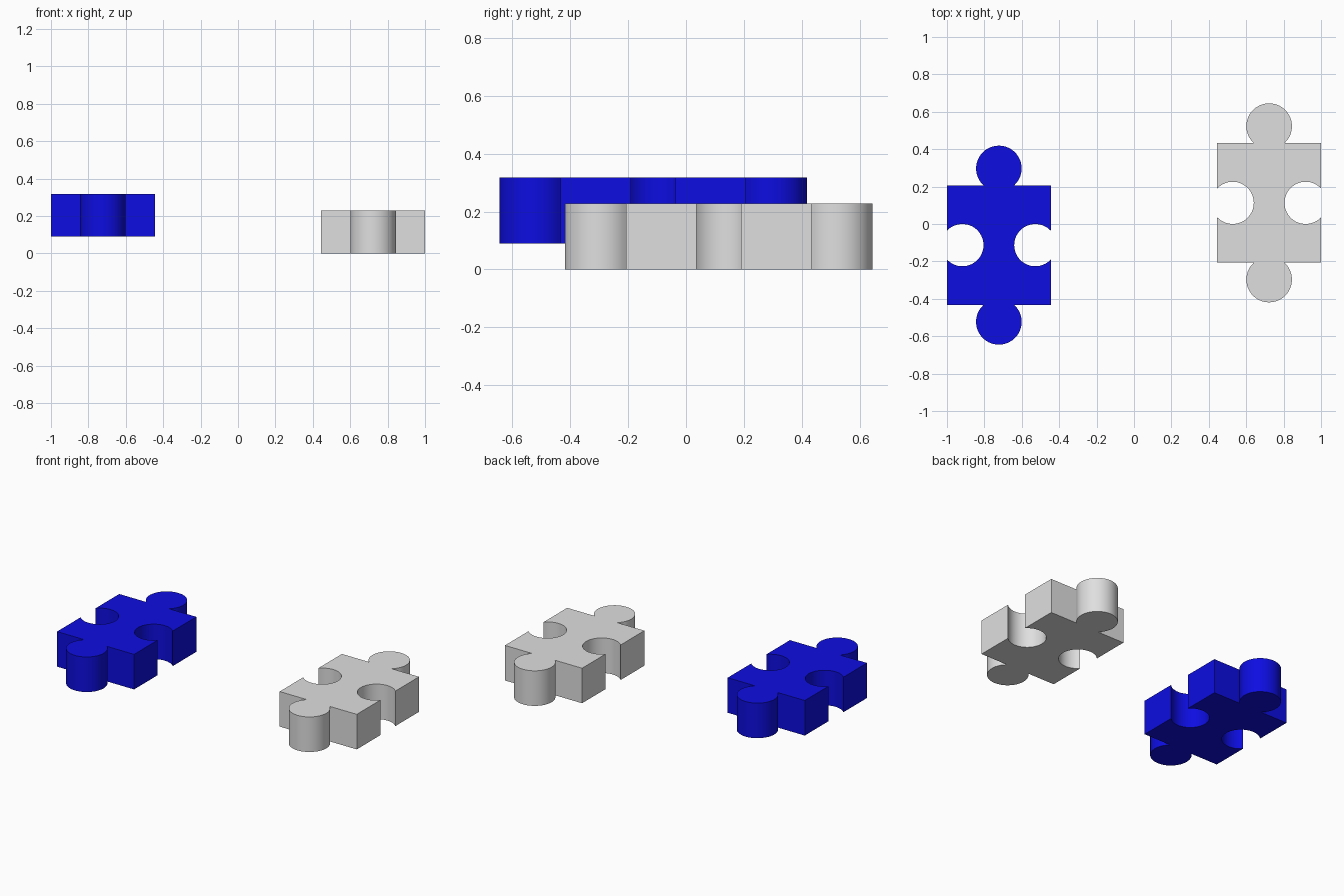
import bpy, bmesh
from math import sin, cos, acos, asin, pi
from mathutils import Vector

if "Cube" in bpy.data.objects:
    bpy.data.objects.remove(bpy.data.objects["Cube"])

HALF_W, HALF_L, THICK = 0.2775, 0.32, 0.228
KNOB_R, KNOB_Y = 0.122, 0.41
NOTCH_R, NOTCH_X = 0.113, 0.195
STEPS = 32


def material(name, color):
    mat = bpy.data.materials.new(name)
    mat.use_nodes = True
    mat.diffuse_color = color
    mat.node_tree.nodes["Principled BSDF"].inputs["Base Color"].default_value = color
    return mat


def arc(cx, cy, r, start, end):
    angles = [start + (end - start) * i / STEPS for i in range(STEPS + 1)]
    return [Vector((cx + r * cos(a), cy + r * sin(a), 0)) for a in angles]


def outline():
    # Right notch upwards, then corner and top knob; the rest is a half turn
    mouth = acos((HALF_W - NOTCH_X) / NOTCH_R)
    neck = asin((KNOB_Y - HALF_L) / KNOB_R)
    half = arc(NOTCH_X, 0, NOTCH_R, 2 * pi - mouth, mouth)
    half.append(Vector((HALF_W, HALF_L, 0)))
    half += arc(0, KNOB_Y, KNOB_R, -neck, pi + neck)
    half.append(Vector((-HALF_W, HALF_L, 0)))
    return half + [Vector((-p.x, -p.y, 0)) for p in half]


def puzzle_piece(name, location, mat):
    bm = bmesh.new()
    base = bm.faces.new([bm.verts.new(p) for p in outline()])
    top = bmesh.ops.extrude_face_region(bm, geom=[base])["geom"]
    verts = [g for g in top if isinstance(g, bmesh.types.BMVert)]
    bmesh.ops.translate(bm, verts=verts, vec=(0, 0, THICK))
    bmesh.ops.recalc_face_normals(bm, faces=bm.faces)
    mesh = bpy.data.meshes.new(name)
    bm.to_mesh(mesh)
    bm.free()
    mesh.materials.append(mat)
    obj = bpy.data.objects.new(name, mesh)
    obj.location = location
    bpy.context.collection.objects.link(obj)
    # Smooth round walls, crisp rims and corners
    bpy.ops.object.select_all(action="DESELECT")
    obj.select_set(True)
    bpy.context.view_layer.objects.active = obj
    bpy.ops.object.shade_smooth_by_angle(angle=pi / 6)


# Two matching pieces, the blue one raised
puzzle_piece("blue_puzzle_piece", (-0.7225, -0.113, 0.09),
             material("blue", (0.004, 0.004, 0.75, 1)))
puzzle_piece("grey_puzzle_piece", (0.7225, 0.113, 0),
             material("light grey", (0.74, 0.74, 0.74, 1)))
